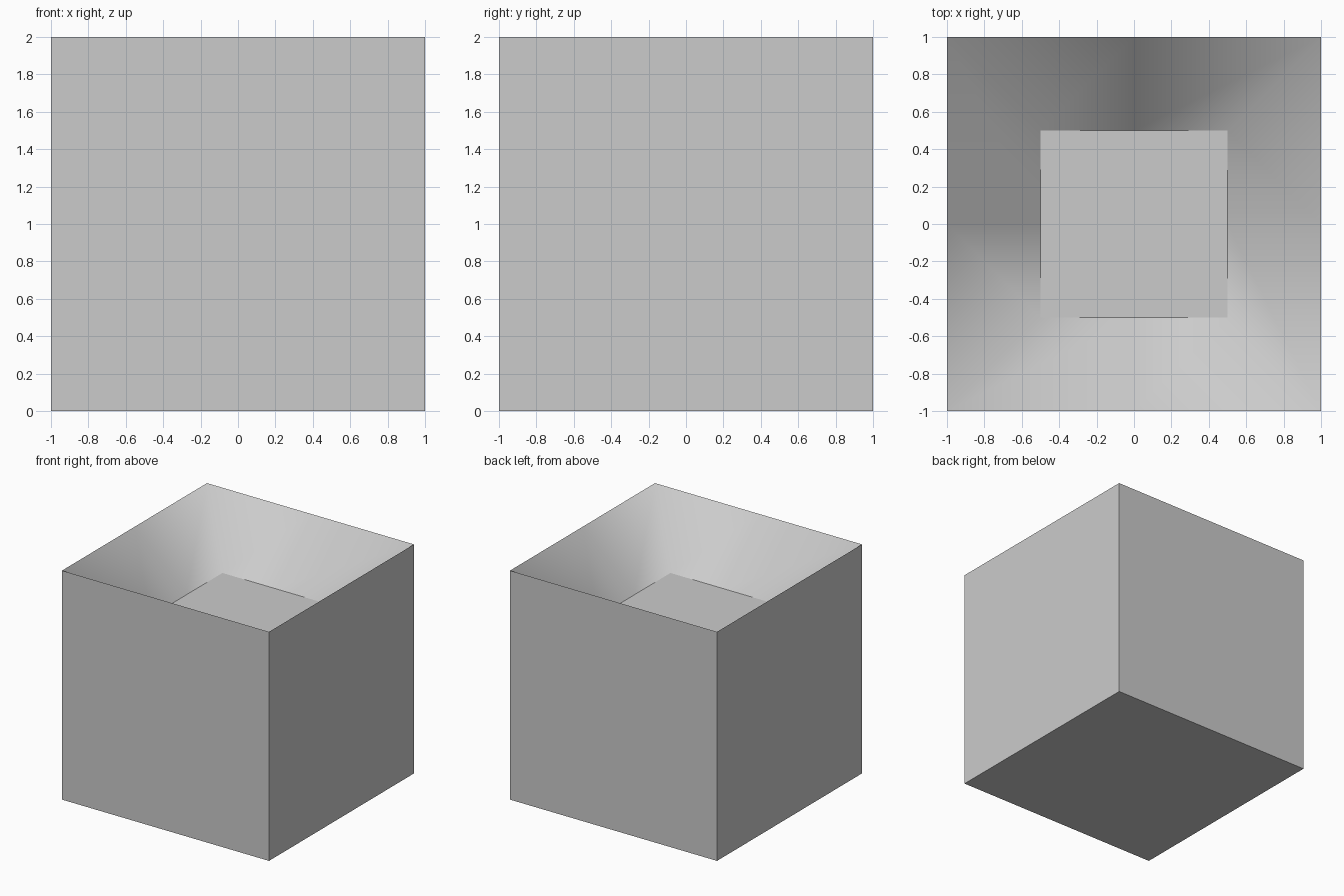
import bpy, bmesh

if "Cube" in bpy.data.objects:
    bpy.data.objects.remove(bpy.data.objects["Cube"])

RING = [(-1, -1), (0, -1), (1, -1), (1, 0), (1, 1), (0, 1), (-1, 1), (-1, 0)]
LEVELS = [(1.0, 0.0), (1.0, 2.0), (0.5, 1.54)]  # base, rim, recess floor

bm = bmesh.new()
rings = [[bm.verts.new((x * s, y * s, z)) for x, y in RING] for s, z in LEVELS]

# outer sides (flat) and sloping recess walls (smooth around the corners)
for level in range(2):
    lower, upper = rings[level], rings[level + 1]
    for i in range(8):
        j = (i + 1) % 8
        face = bm.faces.new((lower[i], lower[j], upper[j], upper[i]))
        face.smooth = level == 1

# base and recess floor
bm.faces.new(rings[0][::-1])
bm.faces.new(rings[2])

# keep the base, rim and floor outlines sharp
for ring in rings:
    for i in range(8):
        bm.edges.get((ring[i], ring[(i + 1) % 8])).smooth = False

bmesh.ops.recalc_face_normals(bm, faces=bm.faces)
mesh = bpy.data.meshes.new("recessed_block")
bm.to_mesh(mesh)
bm.free()
block = bpy.data.objects.new("recessed_block", mesh)
bpy.context.collection.objects.link(block)
